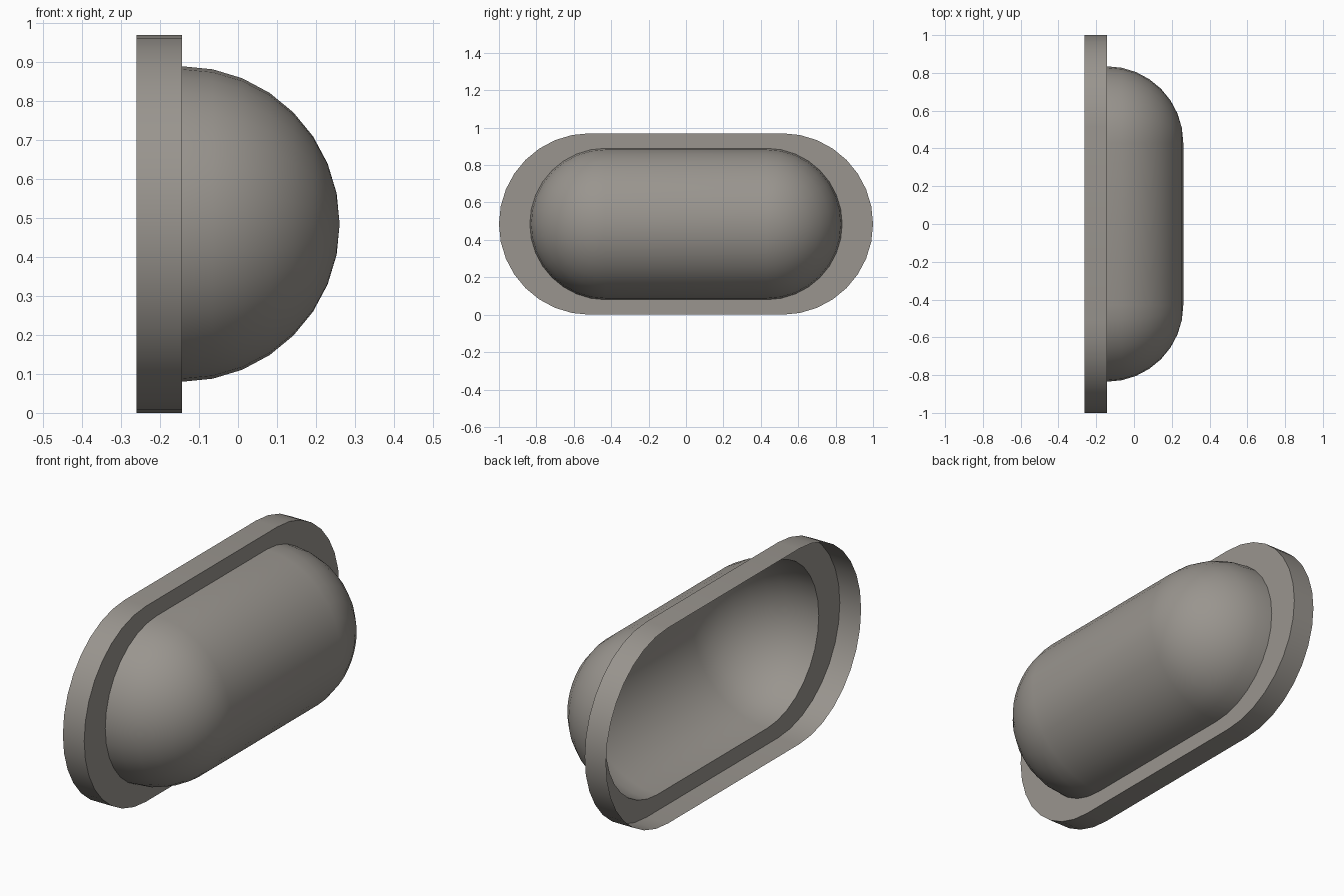
import bpy, bmesh
from math import sin, cos, pi

if "Cube" in bpy.data.objects:
    bpy.data.objects.remove(bpy.data.objects["Cube"])

MID_Z = 0.485      # height of the long axis
X_BACK, X_FACE = -0.261, -0.144
SEG = 16           # facets per rounded end

# warm dark grey
grey = bpy.data.materials.new("warm_grey")
grey.diffuse_color = (0.32, 0.30, 0.273, 1)
grey.use_nodes = True
grey.node_tree.nodes["Principled BSDF"].inputs["Base Color"].default_value = grey.diffuse_color


def stadium(x, radius, half):
    """Ring of points: rounded slot outline in the YZ plane."""
    pts = []
    for end in (0, 1):
        for i in range(SEG + 1):
            a = end * pi - pi / 2 + i * pi / SEG
            y = radius * cos(a) + (half if end == 0 else -half)
            pts.append((x, y, MID_Z + radius * sin(a)))
    return pts


def loft(name, rings):
    """Open sheet skinned through consecutive rings, normals outward."""
    bm = bmesh.new()
    loops = [[bm.verts.new(p) for p in ring] for ring in rings]
    for a, b in zip(loops, loops[1:]):
        n = len(a)
        for i in range(n):
            j = (i + 1) % n
            bm.faces.new((a[i], a[j], b[j], b[i]))
    bmesh.ops.remove_doubles(bm, verts=bm.verts, dist=1e-4)
    mesh = bpy.data.meshes.new(name)
    bm.to_mesh(mesh)
    bm.free()
    mesh.materials.append(grey)
    obj = bpy.data.objects.new(name, mesh)
    bpy.context.collection.objects.link(obj)
    bpy.ops.object.select_all(action='DESELECT')
    obj.select_set(True)
    bpy.context.view_layer.objects.active = obj
    bpy.ops.object.shade_smooth_by_angle(angle=pi / 6)
    return obj


DOME_R, DOME_HALF = 0.405, 0.43

# flange: thin side wall plus front annulus, open at the back
loft("flange", [stadium(X_BACK, MID_Z, 0.515),
                stadium(X_FACE, MID_Z, 0.515),
                stadium(X_FACE, DOME_R, DOME_HALF)])

# dome: hollow half capsule, closing to a straight ridge
lats = [k * pi / 16 for k in range(9)]
loft("dome", [stadium(X_FACE + DOME_R * sin(t), DOME_R * cos(t), DOME_HALF)
              for t in lats])
